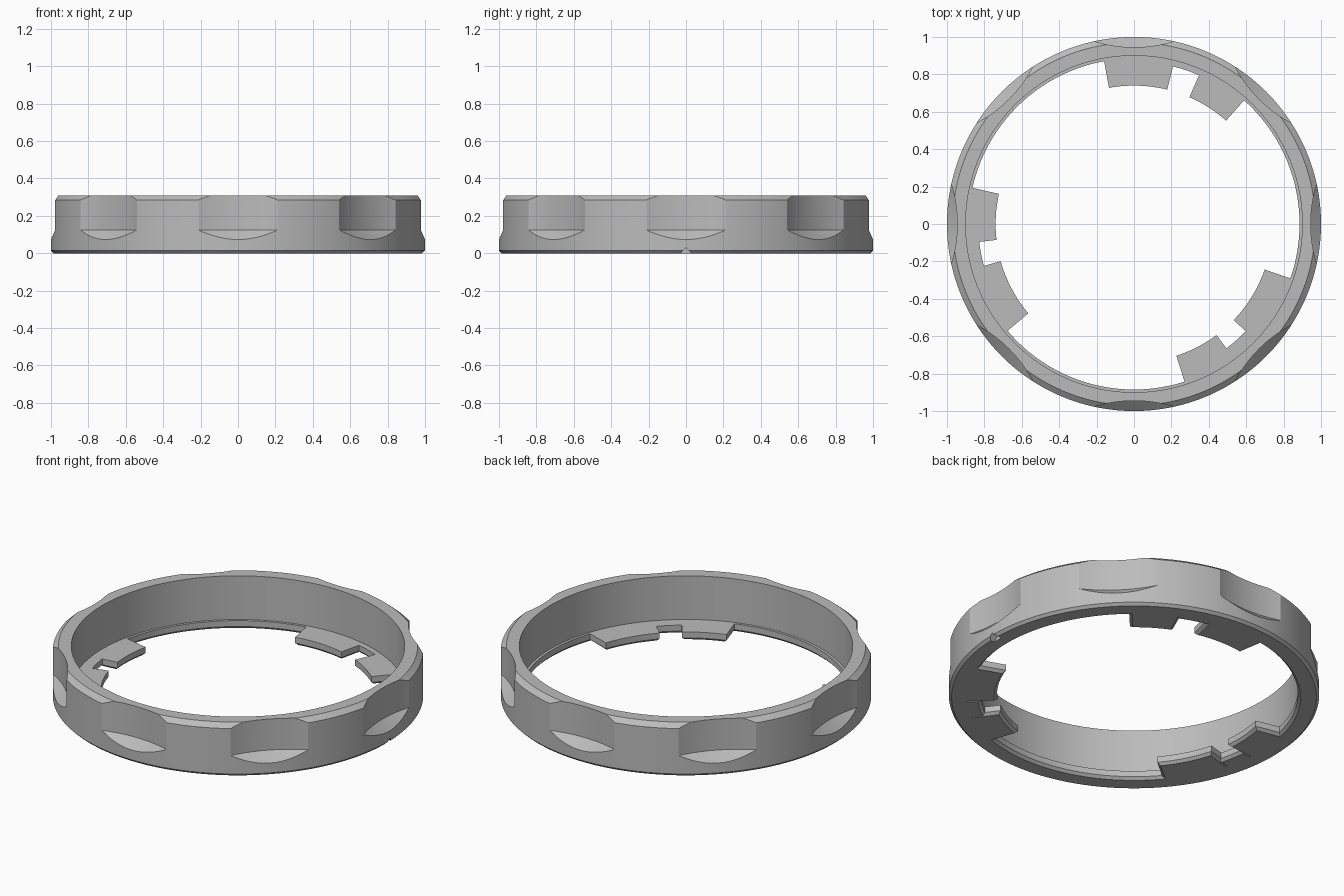
import bpy
import bmesh
from math import cos, sin, pi, radians
from mathutils import Matrix

cube = bpy.data.objects.get("Cube")
if cube:
    bpy.data.objects.remove(cube, do_unlink=True)

# Single grey finish
grey = bpy.data.materials.new("plain grey")
grey.use_nodes = True
colour = (0.5, 0.5, 0.5, 1)
grey.diffuse_color = colour
grey.node_tree.nodes["Principled BSDF"].inputs["Base Color"].default_value = colour

LIP = 0.05        # height of the lip and tabs
CHAMFER = 0.015   # bottom edge chamfer


def finish(bm, name):
    bmesh.ops.recalc_face_normals(bm, faces=bm.faces)
    mesh = bpy.data.meshes.new(name)
    bm.to_mesh(mesh)
    bm.free()
    mesh.materials.append(grey)
    obj = bpy.data.objects.new(name, mesh)
    bpy.context.collection.objects.link(obj)
    return obj


def activate(obj):
    bpy.ops.object.select_all(action='DESELECT')
    obj.select_set(True)
    bpy.context.view_layer.objects.active = obj


def lathe(name, profile, sides):
    """Revolve a closed (radius, height) profile around z."""
    bm = bmesh.new()
    rings = []
    for i in range(sides):
        a = 2 * pi * i / sides
        rings.append([bm.verts.new((r * cos(a), r * sin(a), z)) for r, z in profile])
    n = len(profile)
    for i in range(sides):
        here, there = rings[i], rings[(i + 1) % sides]
        for k in range(n):
            m = (k + 1) % n
            bm.faces.new((here[k], there[k], there[m], here[m]))
    return finish(bm, name)


def wedge(name, start, end, inner):
    """Lip tab between two angles, chamfered along its lower edge."""
    bm = bmesh.new()
    outer = 0.94
    steps = max(4, int((end - start) / 2))

    def layer(z, inset):
        a0 = radians(start) + inset / inner
        a1 = radians(end) - inset / inner
        angles = [a0 + (a1 - a0) * i / steps for i in range(steps + 1)]
        points = [(inner + inset, a) for a in angles]
        points += [(outer, a) for a in reversed(angles)]
        return [bm.verts.new((r * cos(a), r * sin(a), z)) for r, a in points]

    layers = [layer(0, CHAMFER), layer(CHAMFER, 0), layer(LIP, 0)]
    for low, high in zip(layers, layers[1:]):
        for i in range(len(low)):
            j = (i + 1) % len(low)
            bm.faces.new((low[i], low[j], high[j], high[i]))
    # Quad strips for the flat top and bottom
    for ring in (layers[0], layers[-1]):
        for i in range(steps):
            bm.faces.new((ring[i], ring[i + 1], ring[-i - 2], ring[-i - 1]))
    obj = finish(bm, name)
    activate(obj)
    bpy.ops.object.shade_smooth_by_angle(angle=radians(20))
    return obj


def cut(target, cutter):
    cutter.hide_render = True
    mod = target.modifiers.new("cut", 'BOOLEAN')
    mod.operation = 'DIFFERENCE'
    mod.solver = 'EXACT'
    mod.object = cutter
    activate(target)
    bpy.ops.object.modifier_apply(modifier=mod.name)
    bpy.data.objects.remove(cutter, do_unlink=True)


# Ring body with chamfered rims and an inner lip
ring = lathe("ring_body", [
    (0.9, 0), (0.985, 0), (1, CHAMFER), (1, 0.285), (0.97, 0.31),
    (0.9, 0.31), (0.9, LIP), (0.885, LIP), (0.885, CHAMFER)], 192)

# Eight finger scallops with sloping floors
for i in range(8):
    cutter = lathe("scallop_cutter", [
        (0.3, 0.05), (0.64, 0.05), (0.72, 0.125), (0.72, 0.4), (0.3, 0.4)], 160)
    a = i * pi / 4
    cutter.data.transform(Matrix.Translation((1.665 * cos(a), 1.665 * sin(a), 0)))
    cut(ring, cutter)

# Small index notch in the bottom rim
bm = bmesh.new()
bmesh.ops.create_cone(bm, cap_ends=True, segments=4, radius1=0.03, radius2=0.03,
                      depth=0.1, matrix=Matrix.Translation((1.01, 0, 0)) @ Matrix.Rotation(pi / 2, 4, 'Y'))
cut(ring, finish(bm, "notch_cutter"))

activate(ring)
bpy.ops.object.shade_smooth_by_angle(angle=radians(20))

# Three pairs of locking tabs, each pair joined by a shallow bridge
pairs = [
    ("back", 48.3, 66.4, 76.1, 100.4, 0.868),
    ("right", 167.4, 186.6, 195.6, 220.2, 0.833),
    ("front", 287.8, 306.6, 316.1, 340.8, 0.828),
]
for side, a, b, c, d, bridge in pairs:
    wedge(side + "_tab_first", a, b, 0.74)
    wedge(side + "_tab_second", c, d, 0.74)
    wedge(side + "_bridge", b - 1.5, c + 1.5, bridge)
